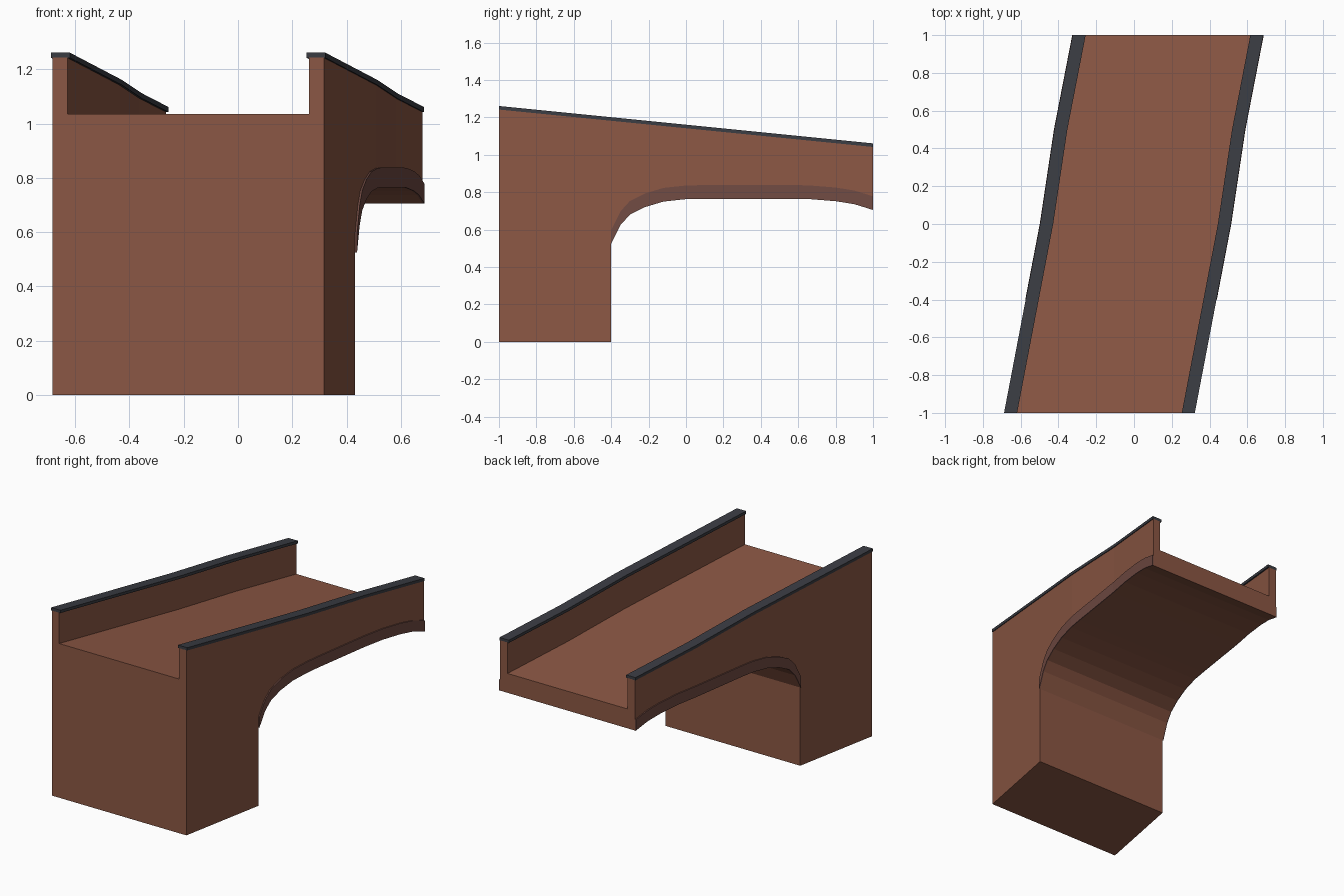
import bpy
import bmesh

cube = bpy.data.objects.get("Cube")
if cube:
    bpy.data.objects.remove(cube, do_unlink=True)


def material(name, color):
    m = bpy.data.materials.new(name)
    m.use_nodes = True
    rgba = (*color, 1)
    m.diffuse_color = rgba
    m.node_tree.nodes["Principled BSDF"].inputs["Base Color"].default_value = rgba
    return m


brick = material("brown brick", (0.26, 0.096, 0.058))
arch_brick = material("dark arch brick", (0.165, 0.07, 0.056))
slate = material("dark slate", (0.042, 0.045, 0.055))

# Plan centre line (y, x) and arch underside (y, z)
CENTRE = [(-1, -0.183), (0, 0.008), (0.5, 0.083), (1, 0.18)]
ARCH = [(-0.4, 0.525), (-0.35, 0.625), (-0.3, 0.68), (-0.22, 0.72),
        (-0.12, 0.75), (0, 0.763), (0.1, 0.765), (0.5, 0.765), (0.65, 0.764),
        (0.8, 0.752), (0.9, 0.736), (1, 0.705)]
BAND_HEIGHT = 0.073


def centre(y):
    for (y0, x0), (y1, x1) in zip(CENTRE, CENTRE[1:]):
        if y <= y1:
            return x0 + (x1 - x0) * (y - y0) / (y1 - y0)
    return CENTRE[-1][1]


def deck(y):
    return 0.935 - 0.1 * y


def loft(name, mat, x0, x1, stations):
    """Solid following the centre line; stations are (y, low z, high z)."""
    bm = bmesh.new()
    rings = []
    for y, low, high in stations:
        c = centre(y)
        corners = [(c + x0, low), (c + x1, low), (c + x1, high), (c + x0, high)]
        rings.append([bm.verts.new((x, y, z)) for x, z in corners])
    for k, (a, b) in enumerate(zip(rings, rings[1:])):
        step = stations[k][0] == stations[k + 1][0]
        # a repeated y is a vertical step in the underside only
        for i in range(1 if step else 4):
            j = (i + 1) % 4
            bm.faces.new((a[i], b[i], b[j], a[j]))
    bm.faces.new(rings[0])
    bm.faces.new(rings[-1][::-1])
    bmesh.ops.remove_doubles(bm, verts=bm.verts, dist=0.00001)
    mesh = bpy.data.meshes.new(name)
    bm.to_mesh(mesh)
    bm.free()
    mesh.materials.append(mat)
    obj = bpy.data.objects.new(name, mesh)
    bpy.context.collection.objects.link(obj)
    return obj


# Pier and arched deck in one body
body = [(-1, 0, deck(-1)), (-0.4, 0, deck(-0.4))]
body += [(y, z, deck(y)) for y, z in ARCH]
loft("bridge_body", brick, -0.5, 0.5, body)

# Parapets, coping and arch bands on both sides
wall = [(y, deck(y), deck(y) + 0.208) for y, _ in CENTRE]
coping = [(y, deck(y) + 0.207, deck(y) + 0.226) for y, _ in CENTRE]
band = [(y, z, z + BAND_HEIGHT) for y, z in ARCH]
for side, s in (("left", 1), ("right", -1)):
    for part, mat, inner, outer, stations in (
            ("parapet", brick, 0.445, 0.5, wall),
            ("coping", slate, 0.436, 0.505, coping),
            ("arch_band", arch_brick, 0.499, 0.507, band)):
        loft(f"{side}_{part}", mat, min(s * inner, s * outer),
             max(s * inner, s * outer), stations)
